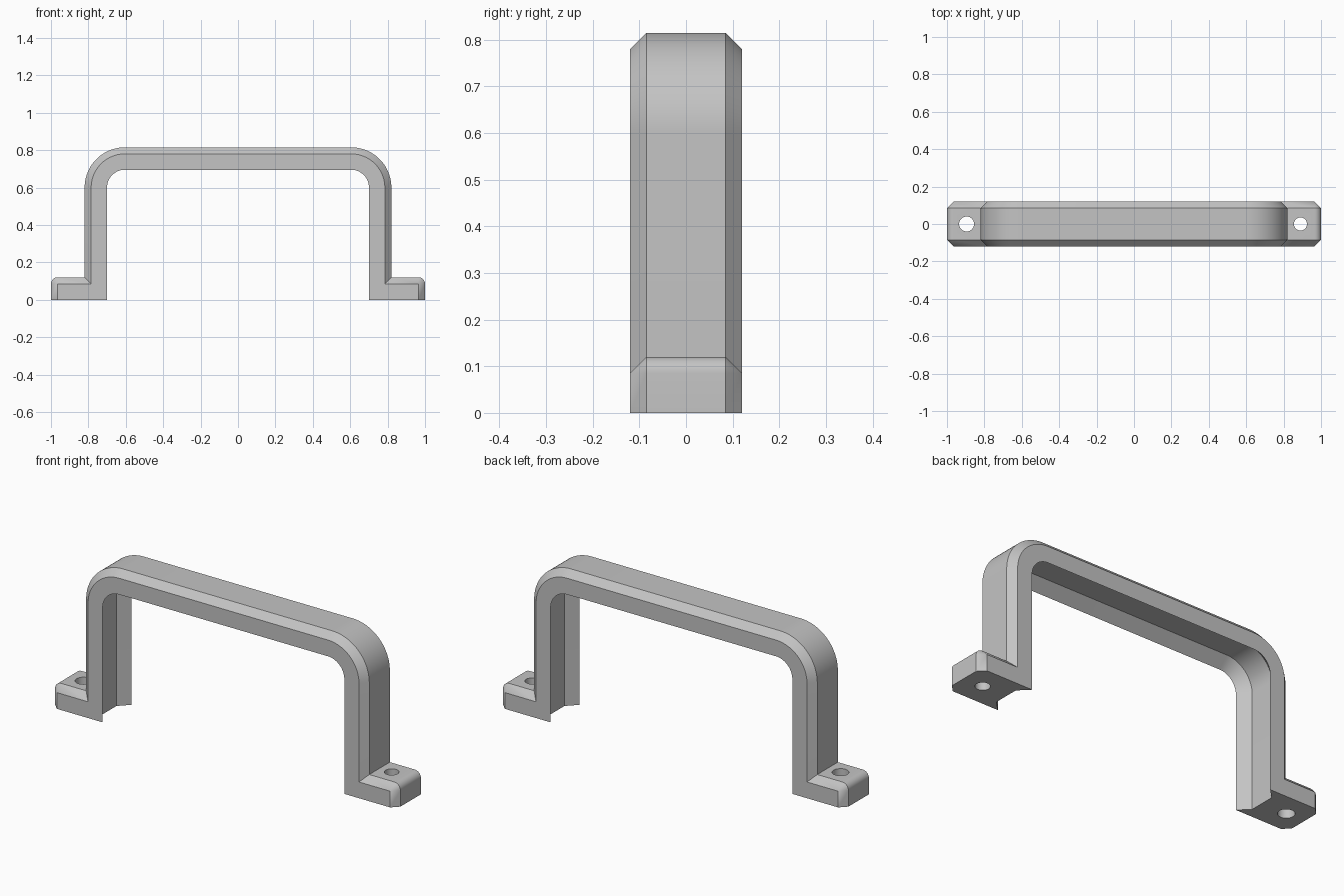
import bpy, bmesh, math

cube = bpy.data.objects.get("Cube")
if cube:
    bpy.data.objects.remove(cube, do_unlink=True)

HALF_W, CH = 0.12, 0.035      # half depth, outer chamfer
GROOVE = 0.052                # inner groove depth, sloped at 45 degrees
CX, CZ = 0.605, 0.60          # centre of the bend
SIDE_R, BEND_STEPS = 0.18, 20


def arc(cx, cz, r, steps, start=0.0, end=90.0):
    angles = [math.radians(start + (end - start) * i / steps) for i in range(steps + 1)]
    return [(cx + r * math.cos(a), cz + r * math.sin(a)) for a in angles]


def mirror_path(half):
    """Complete a path that runs from the +x foot to the middle."""
    return half + [(-x, z) for x, z in reversed(half)]


def outer_path(grow):
    """Foot end, foot top, leg and bend, grown outwards by the chamfer."""
    foot = [(0.965 + grow, 0)] + arc(0.965, 0.085, grow, 8)
    return mirror_path(foot + [(CX + SIDE_R + grow, 0.085 + grow)]
                       + arc(CX, CZ, SIDE_R + grow, BEND_STEPS))


def inner_path(depth):
    r = 0.095 + depth
    return mirror_path([(CX + r, 0)] + arc(CX, CZ, r, BEND_STEPS))


# Handle body: rows of points along the outside and the inside
bm = bmesh.new()


def row(path, y):
    return [bm.verts.new((x, y, z)) for x, z in path]


outer = [row(outer_path(g), y) for g, y in
         ((0, -HALF_W), (CH, CH - HALF_W), (CH, HALF_W - CH), (0, HALF_W))]
inner = [row(inner_path(d), y) for d, y in
         ((0, HALF_W), (GROOVE, HALF_W - GROOVE), (GROOVE, GROOVE - HALF_W), (0, -HALF_W))]
for rows in (outer, inner):
    for a, b in zip(rows, rows[1:]):
        for i in range(len(a) - 1):
            bm.faces.new((a[i], a[i + 1], b[i + 1], b[i]))
bm.faces.new(outer[0] + inner[3][::-1])      # front face
bm.faces.new(outer[3] + inner[0][::-1])      # back face
for end in (0, -1):                          # undersides of the feet
    bm.faces.new([r[end] for r in outer + inner])
bmesh.ops.remove_doubles(bm, verts=bm.verts[:], dist=0.0001)
bmesh.ops.recalc_face_normals(bm, faces=bm.faces[:])
mesh = bpy.data.meshes.new("handle")
bm.to_mesh(mesh)
bm.free()
handle = bpy.data.objects.new("handle", mesh)
bpy.context.collection.objects.link(handle)

grey = bpy.data.materials.new("plain grey")
grey.use_nodes = True
colour = (0.55, 0.55, 0.55, 1)
grey.diffuse_color = colour
grey.node_tree.nodes["Principled BSDF"].inputs["Base Color"].default_value = colour
mesh.materials.append(grey)

# Screw holes through the feet
for x, radius in ((-0.895, 0.04), (0.89, 0.035)):
    bpy.ops.mesh.primitive_cylinder_add(vertices=32, radius=radius, depth=0.4, location=(x, 0, 0.06))
    cutter = bpy.context.object
    cutter.name = "screw_hole_cutter"
    cutter.hide_render = True
    cutter.data.materials.append(grey)
    hole = handle.modifiers.new("screw_hole", "BOOLEAN")
    hole.operation = "DIFFERENCE"
    hole.solver = "EXACT"
    hole.object = cutter
    bpy.ops.object.select_all(action="DESELECT")
    bpy.context.view_layer.objects.active = handle
    handle.select_set(True)
    bpy.ops.object.modifier_apply(modifier=hole.name)
    bpy.data.objects.remove(cutter, do_unlink=True)

bpy.ops.object.shade_smooth_by_angle(angle=math.radians(25))
